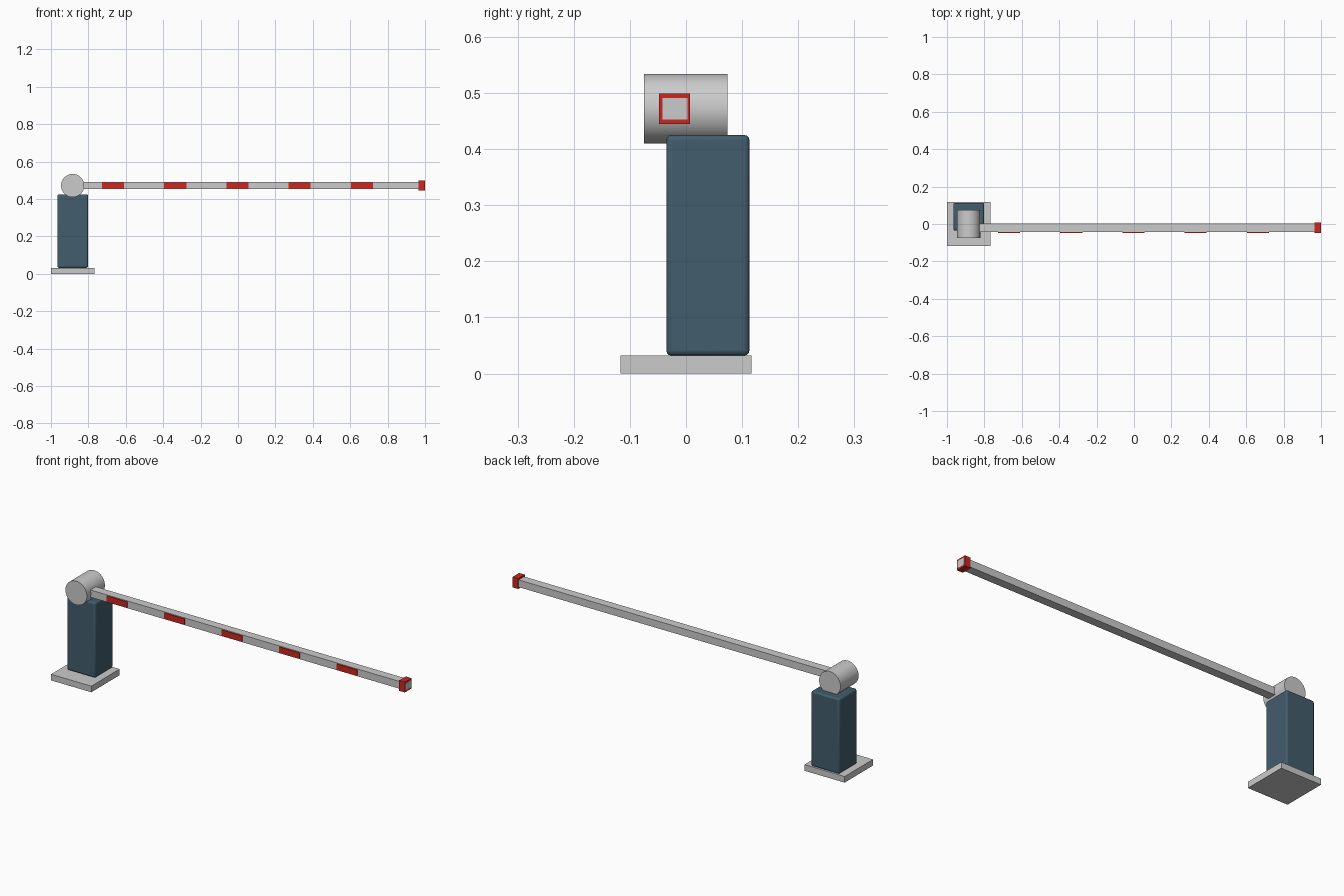
import bpy, math

if "Cube" in bpy.data.objects:
    bpy.data.objects.remove(bpy.data.objects["Cube"])

def mat(name, c):
    m = bpy.data.materials.new(name)
    m.diffuse_color = (*c, 1)
    m.use_nodes = True
    m.node_tree.nodes["Principled BSDF"].inputs["Base Color"].default_value = m.diffuse_color
    return m

RED = mat("red", (0.60, 0.02, 0.015))
BLUE = mat("slate_blue", (0.055, 0.11, 0.15))

def box(name, lo, hi, material=None, bevel=0):
    bpy.ops.mesh.primitive_cube_add(size=1, location=[(a + b) / 2 for a, b in zip(lo, hi)])
    o = bpy.context.object
    o.name = name
    o.scale = [b - a for a, b in zip(lo, hi)]
    bpy.ops.object.transform_apply(location=False, rotation=False, scale=True)
    if material:
        o.data.materials.append(material)
    if bevel:
        b = o.modifiers.new("bevel", 'BEVEL')
        b.width = bevel
        b.segments = 3
        bpy.ops.object.shade_smooth_by_angle(angle=math.radians(35))
    return o

# Ground plate and cabinet
box("base_plate", (-1.0, -0.117, 0), (-0.767, 0.117, 0.032))
box("cabinet", (-0.966, -0.035, 0.032), (-0.802, 0.113, 0.425), BLUE, 0.009)

# Pivot drum
bpy.ops.mesh.primitive_cylinder_add(vertices=48, radius=0.062, depth=0.149,
                                    location=(-0.884, -0.0005, 0.472),
                                    rotation=(math.pi / 2, 0, 0))
bpy.context.object.name = "pivot_drum"
bpy.ops.object.shade_smooth_by_angle(angle=math.radians(35))

# Boom arm with red end cap
box("boom_arm", (-0.835, -0.042, 0.453), (1.0, 0.003, 0.491))
box("boom_end_cap", (0.966, -0.048, 0.445), (0.999, 0.007, 0.499), RED)

# Red stripes on the front of the boom
for i in range(5):
    x = -0.668 + i * 0.3325
    box(f"stripe_{i + 1}", (x - 0.059, -0.047, 0.457), (x + 0.059, -0.039, 0.488), RED)
